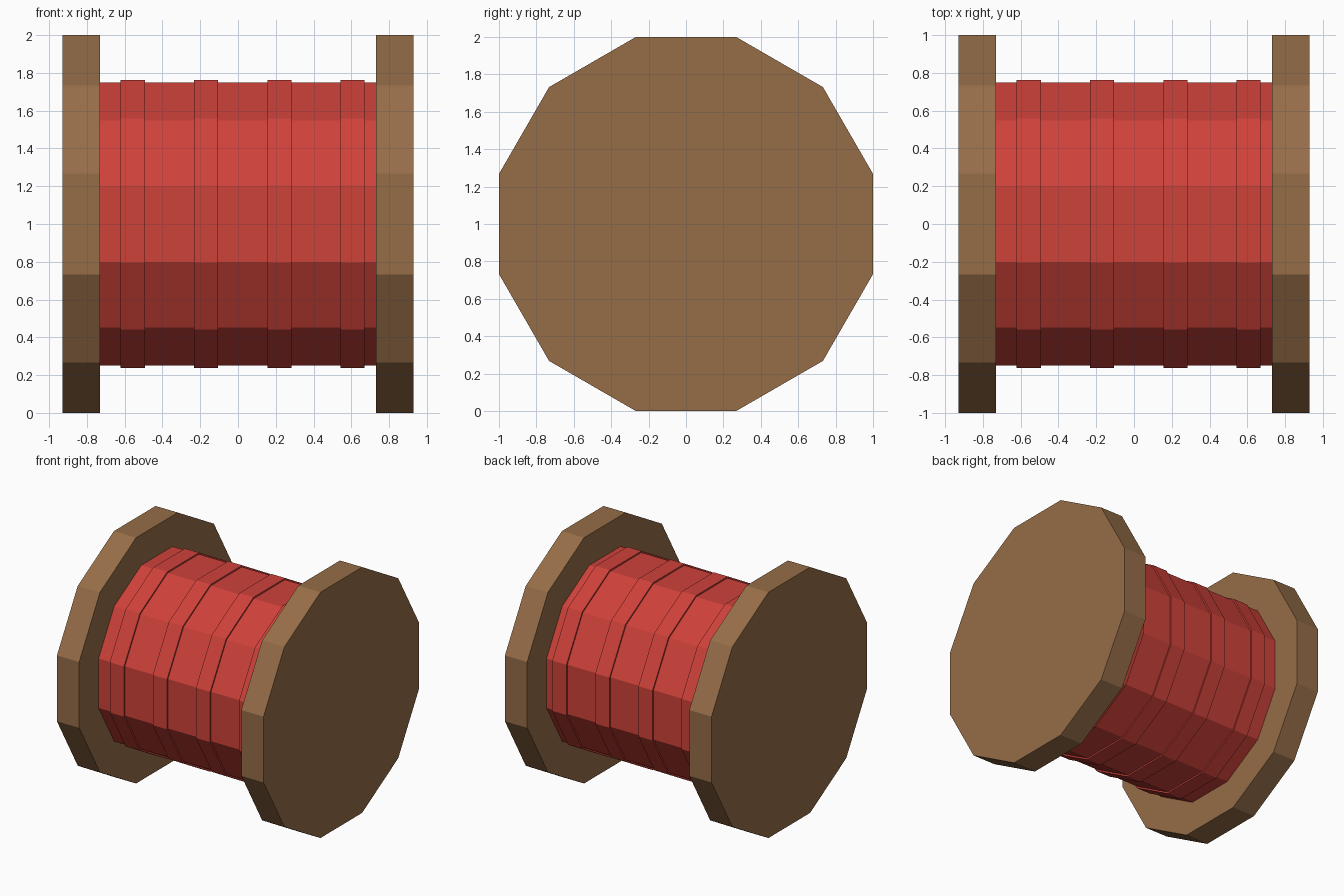
import bpy
import math
from mathutils import Matrix

cube = bpy.data.objects.get("Cube")
if cube:
    bpy.data.objects.remove(cube, do_unlink=True)

SIDES = 12


def make_material(name, rgb):
    mat = bpy.data.materials.new(name)
    mat.use_nodes = True
    mat.diffuse_color = (*rgb, 1)
    mat.node_tree.nodes["Principled BSDF"].inputs["Base Color"].default_value = (*rgb, 1)
    return mat


def disc(name, x, width, half_height, mat):
    """Twelve-sided prism along x with flats facing up, down, front and back."""
    bpy.ops.mesh.primitive_cylinder_add(
        vertices=SIDES, radius=half_height / math.cos(math.pi / SIDES), depth=width)
    obj = bpy.context.object
    obj.name = name
    obj.data.transform(Matrix.Rotation(math.pi / 2, 4, "Y")
                       @ Matrix.Rotation(math.pi / SIDES, 4, "Z"))
    obj.location = (x, 0, 1)
    obj.data.materials.append(mat)
    return obj


wood = make_material("wood brown", (0.305, 0.153, 0.065))
thread = make_material("thread red", (0.617, 0.054, 0.042))

# Wooden end flanges
for side, sign in (("left", 1), ("right", -1)):
    disc(side + "_flange", sign * 0.83, 0.2, 1.0, wood)

# Wound thread between the flanges
disc("thread_core", 0, 1.46, 0.75, thread)

# Slightly raised windings
for i in range(4):
    disc(f"thread_band_{i + 1}", -0.557 + i * 0.388, 0.128, 0.762, thread)
